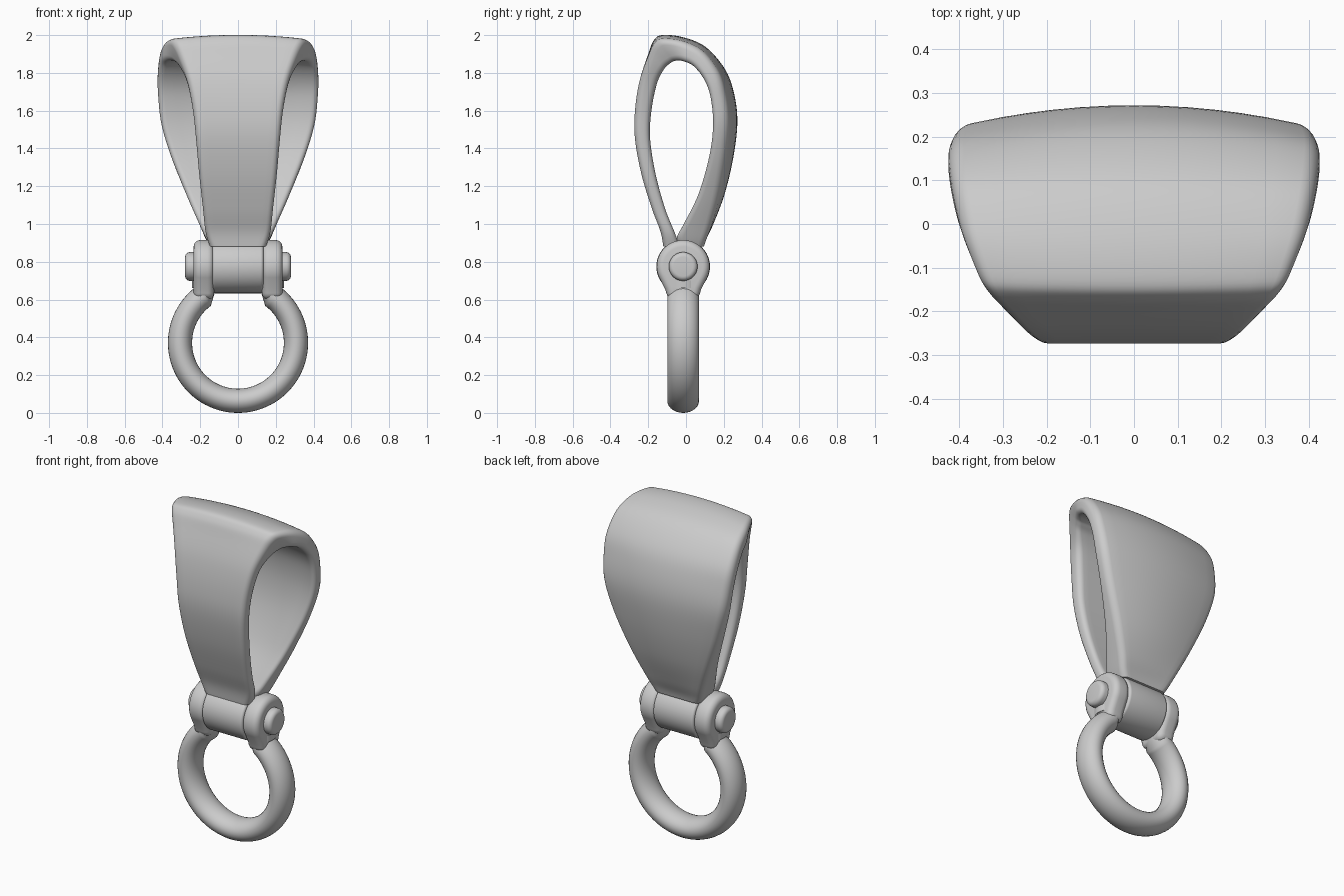
import bpy, bmesh, math
from mathutils import Vector

if "Cube" in bpy.data.objects:
    bpy.data.objects.remove(bpy.data.objects["Cube"])

YC, ZP, ZR = -0.015, 0.775, 0.371   # pin y, pin height, ring centre height


def finish(name, bm, bevel=0, angle=40):
    bmesh.ops.recalc_face_normals(bm, faces=bm.faces[:])
    me = bpy.data.meshes.new(name)
    bm.to_mesh(me)
    bm.free()
    ob = bpy.data.objects.new(name, me)
    bpy.context.collection.objects.link(ob)
    bpy.ops.object.select_all(action='DESELECT')
    ob.select_set(True)
    bpy.context.view_layer.objects.active = ob
    if bevel:
        m = ob.modifiers.new("bevel", 'BEVEL')
        m.width, m.segments, m.limit_method = bevel, 5, 'ANGLE'
        m.angle_limit = math.radians(40)
        bpy.ops.object.modifier_apply(modifier="bevel")
    bpy.ops.object.shade_smooth_by_angle(angle=math.radians(angle))
    return ob


def loft(name, rings, angle=40):
    bm = bmesh.new()
    vs = [[bm.verts.new(p) for p in r] for r in rings]
    n = len(vs[0])
    for a, b in zip(vs, vs[1:]):
        for i in range(n):
            j = (i + 1) % n
            bm.faces.new((a[i], a[j], b[j], b[i]))
    bm.faces.new(vs[0])
    bm.faces.new(vs[-1])
    return finish(name, bm, 0, angle)


def extrude_x(name, outline, x0, x1, bevel):
    bm = bmesh.new()
    a = [bm.verts.new((x0, y, z)) for y, z in outline]
    b = [bm.verts.new((x1, y, z)) for y, z in outline]
    bm.faces.new(a)
    bm.faces.new(b)
    n = len(a)
    for i in range(n):
        j = (i + 1) % n
        bm.faces.new((a[i], a[j], b[j], b[i]))
    return finish(name, bm, bevel)


def arc(r, a0, a1, n):
    return [(YC + r * math.cos(math.radians(a0 + (a1 - a0) * i / n)),
             ZP + r * math.sin(math.radians(a0 + (a1 - a0) * i / n))) for i in range(n + 1)]


def catmull(pts, k):
    p = [pts[0]] + pts + [pts[-1]]
    out = []
    for i in range(1, len(p) - 2):
        for s in range(k):
            t = s / k
            out.append([0.5 * (2 * b + (c - a) * t + (2 * a - 5 * b + 4 * c - d) * t * t
                               + (3 * b - a - 3 * c + d) * t ** 3)
                        for a, b, c, d in zip(p[i - 1], p[i], p[i + 1], p[i + 2])])
    return out + [pts[-1]]


# Bail strap stations: outer y,z / inner y,z / half width / crown across the strap
stations = [
    (-.120, .88, -.035, .89, .15, 0), (-.135, .96, -.062, .96, .172, 0),
    (-.180, 1.08, -.110, 1.08, .185, 0), (-.235, 1.26, -.160, 1.26, .205, 0),
    (-.270, 1.45, -.190, 1.45, .222, 0), (-.270, 1.60, -.183, 1.60, .238, 0),
    (-.245, 1.76, -.155, 1.74, .268, 0), (-.200, 1.90, -.115, 1.82, .312, .005),
    (-.172, 1.97, -.080, 1.85, .340, .015), (-.130, 2.0, -.055, 1.86, .362, .025),
    (-.020, 1.99, -.015, 1.858, .395, .025), (.100, 1.94, .040, 1.83, .415, .03),
    (.200, 1.83, .095, 1.755, .425, .04), (.250, 1.71, .125, 1.66, .422, .05),
    (.272, 1.55, .136, 1.52, .405, .05), (.252, 1.36, .116, 1.36, .355, .045),
    (.205, 1.16, .060, 1.16, .275, .03), (.145, 1.0, -.015, 1.0, .205, .01),
    (.108, .92, -.048, .93, .172, 0), (.095, .88, -.040, .88, .15, 0)]


def strap_ring(s):
    o, i = Vector((0, s[0], s[1])), Vector((0, s[2], s[3]))
    hw, crown = s[4], s[5]
    d = (i - o).normalized()
    half = (i - o).length / 2
    r = min(.035, half * .8)
    # one side of the section from centre out round the corners, as (x, side, inset)
    flat = [(hw - r) * k / 6 for k in range(6)]
    turn = [(hw - r + r * math.sin(a), r - r * math.cos(a))
            for a in (math.pi / 2 * k / 5 for k in range(6))]
    edge = [(x, 0) for x in flat] + turn
    outer = [(-x, e) for x, e in edge[:0:-1]] + edge
    pts = []
    for x, e in outer:
        pts.append(o + d * (e + crown * (x / hw) ** 2) + Vector((x, 0, 0)))
    for x, e in outer[::-1]:
        pts.append(i - d * (e + crown * (1 - (x / hw) ** 2)) + Vector((x, 0, 0)))
    return pts


loft("bail_strap", [strap_ring(s) for s in catmull(stations, 6)], 50)

# Hinge barrel below the bail
extrude_x("hinge_barrel", arc(.142, 0, 360, 64)[:-1], -.135, .135, .015)

# Shackle ring: open round bow whose ends rise into the lugs
end = math.asin(.182 / .307)
path = []
for k in range(73):
    a = end + (2 * math.pi - 2 * end) * k / 72
    path.append((.307 * math.sin(a), ZR + .307 * math.cos(a), a))
path = [(.18, .70, math.pi / 2), (.18, .66, math.pi / 2)] + path + \
       [(-.18, .66, 1.5 * math.pi), (-.18, .70, 1.5 * math.pi)]
rings = []
for x, z, a in path:
    ring = []
    for j in range(28):
        t = 2 * math.pi * j / 28
        c = .064 * math.cos(t)
        ring.append((x + c * math.sin(a), YC + .084 * math.sin(t), z + c * math.cos(a)))
    rings.append(ring)
loft("shackle_ring", rings, 60)

# Lugs and pin heads on both sides
lug = arc(.14, -25, 205, 40) + [(YC - .095, .655), (YC - .08, .60),
                                (YC + .08, .60), (YC + .095, .655)]
for side, s in (("left", -1), ("right", 1)):
    extrude_x("shackle_lug_" + side, lug, s * .127, s * .235, .035)
    extrude_x("pin_head_" + side, arc(.076, 0, 360, 48)[:-1], s * .2, s * .28, .025)
